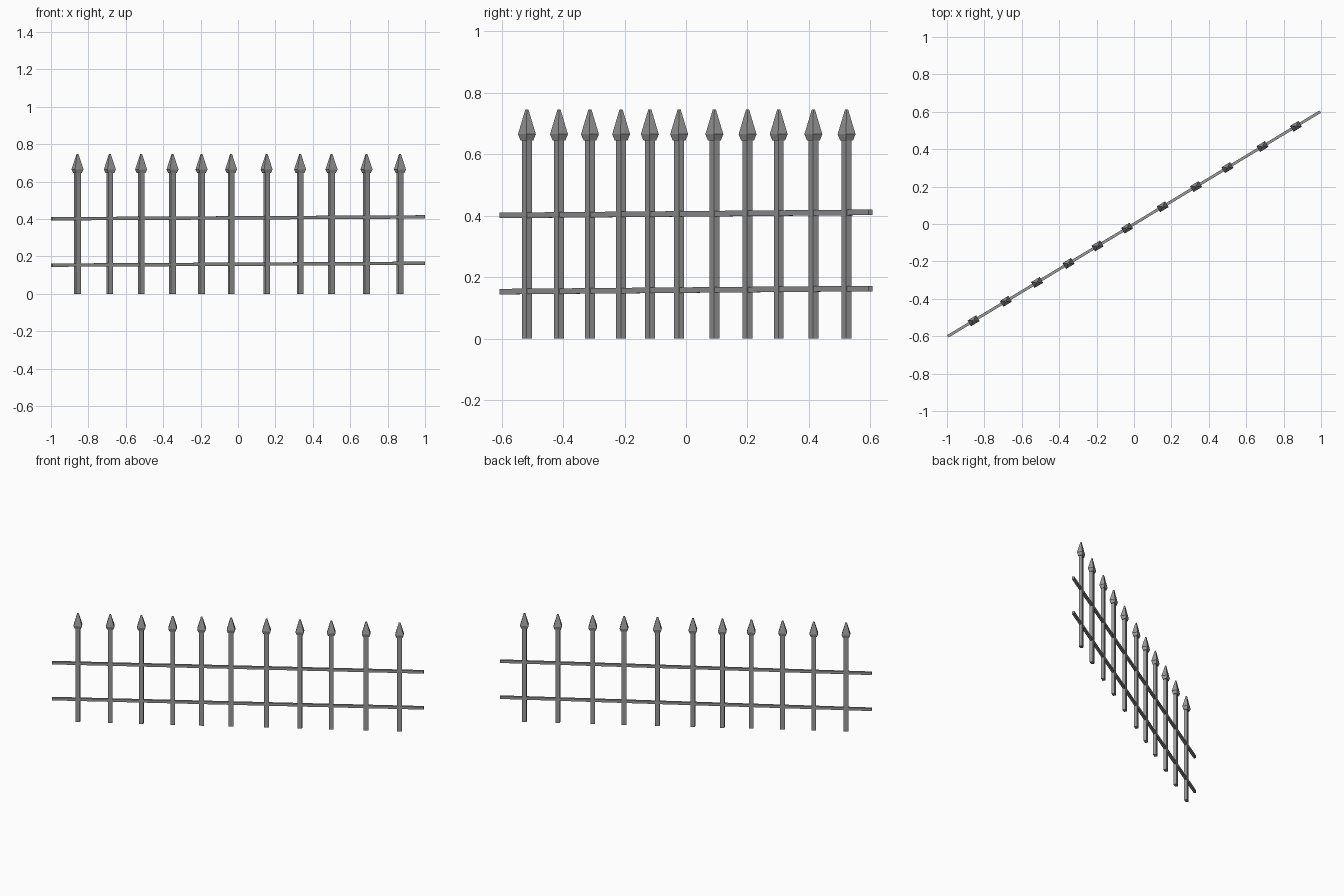
import bpy, bmesh, math
from mathutils import Matrix

cube = bpy.data.objects.get("Cube")
if cube:
    bpy.data.objects.remove(cube, do_unlink=True)

iron = bpy.data.materials.new("grey iron")
iron.use_nodes = True
colour = (0.32, 0.32, 0.32, 1)
iron.diffuse_color = colour
iron.node_tree.nodes["Principled BSDF"].inputs["Base Color"].default_value = colour

ANGLE = math.radians(31.1)      # the fence runs diagonally
TURN = Matrix.Rotation(ANGLE, 4, 'Z')


def loft(name, sections, place):
    """Stack rectangular sections (length, depth, height) into a closed solid."""
    bm = bmesh.new()
    rings = []
    for length, depth, z in sections:
        rings.append([bm.verts.new((sx * length / 2, sy * depth / 2, z))
                      for sx, sy in ((-1, -1), (1, -1), (1, 1), (-1, 1))])
    bm.faces.new(rings[0][::-1])
    bm.faces.new(rings[-1])
    for low, high in zip(rings, rings[1:]):
        for i in range(4):
            j = (i + 1) % 4
            bm.faces.new((low[i], low[j], high[j], high[i]))
    mesh = bpy.data.meshes.new(name)
    bm.to_mesh(mesh)
    bm.free()
    mesh.materials.append(iron)
    obj = bpy.data.objects.new(name, mesh)
    obj.matrix_world = place
    bpy.context.collection.objects.link(obj)
    return obj


# Unevenly spaced pickets, each with a spear head
picket_x = (-0.858, -0.685, -0.518, -0.35, -0.195, -0.037,
            0.153, 0.332, 0.5, 0.687, 0.866)
for n, x in enumerate(picket_x, 1):
    place = Matrix.Translation((x, x * math.tan(ANGLE), 0)) @ TURN
    loft(f"picket_{n}", [(0.029, 0.02, 0), (0.029, 0.02, 0.655)], place)
    loft(f"spear_head_{n}", [(0.038, 0.026, 0.645), (0.053, 0.036, 0.665),
                             (0.009, 0.006, 0.746)], place)

# Two long rails, rising slightly towards the left end
RAIL_LENGTH, RISE = 2.326, 0.01
for name, z in (("lower_rail", 0.158), ("upper_rail", 0.406)):
    tilt = Matrix.Rotation(-math.atan(RISE / RAIL_LENGTH), 4, 'Y')
    loft(name, [(RAIL_LENGTH, 0.015, -0.009), (RAIL_LENGTH, 0.015, 0.009)],
         Matrix.Translation((0, 0, z)) @ TURN @ tilt)
